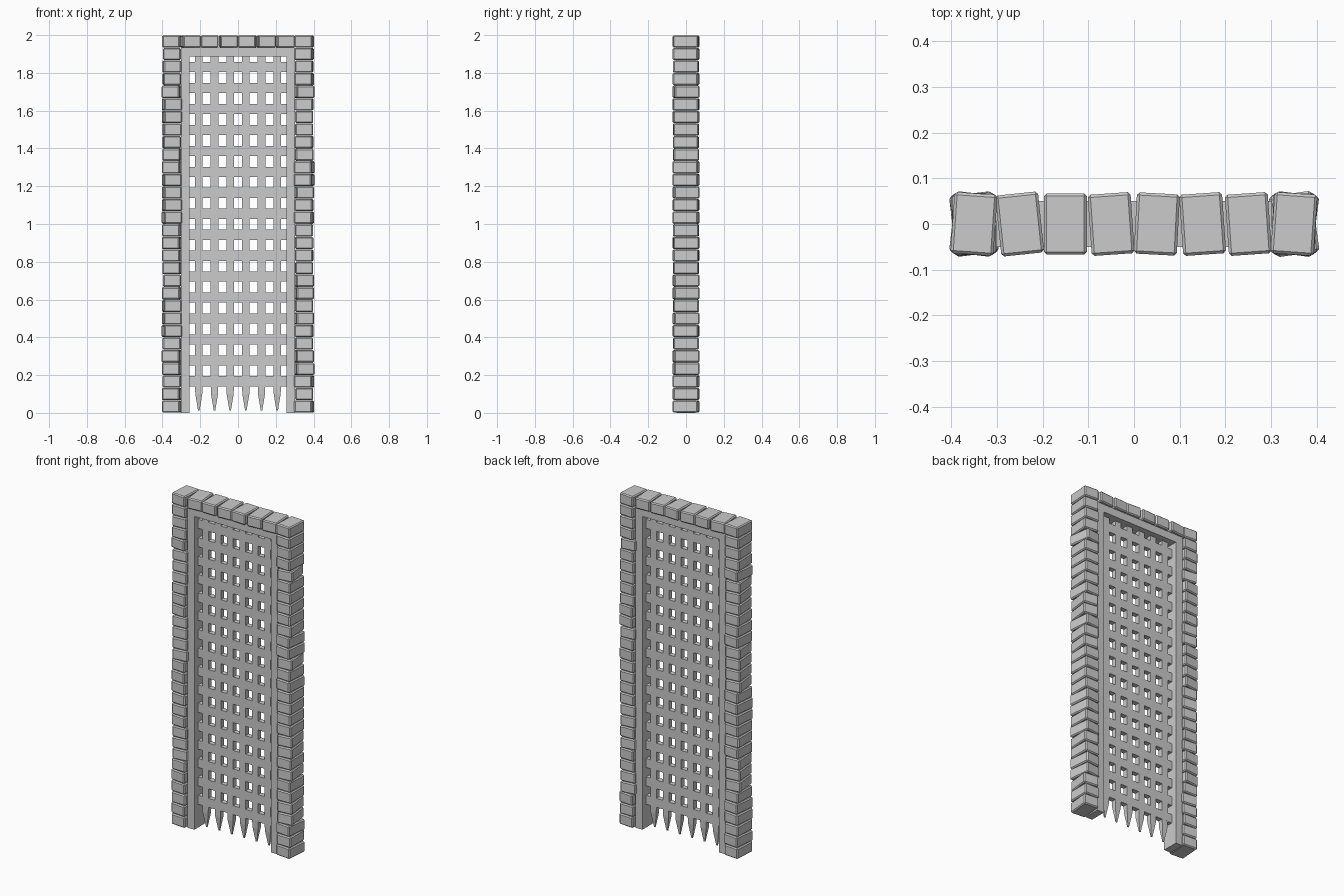
import bpy, bmesh, math, random
from mathutils import Matrix, Vector

if "Cube" in bpy.data.objects:
    bpy.data.objects.remove(bpy.data.objects["Cube"])

random.seed(4)

def finish(name, bm):
    bmesh.ops.recalc_face_normals(bm, faces=bm.faces)
    mesh = bpy.data.meshes.new(name)
    bm.to_mesh(mesh)
    bm.free()
    ob = bpy.data.objects.new(name, mesh)
    bpy.context.collection.objects.link(ob)
    return ob

def add_box(bm, centre, size, angle=0.0):
    m = (Matrix.Translation(centre) @ Matrix.Rotation(angle, 4, 'Z')
         @ Matrix.Diagonal((*size, 1)))
    return bmesh.ops.create_cube(bm, size=1, matrix=m)['verts']

def add_prism(bm, outline, depth):
    # extrude an (x, z) outline along y
    face = bm.faces.new([bm.verts.new((x, -depth / 2, z)) for x, z in outline])
    ext = bmesh.ops.extrude_face_region(bm, geom=[face])['geom']
    bmesh.ops.translate(bm, vec=(0, depth, 0),
                        verts=[v for v in ext if isinstance(v, bmesh.types.BMVert)])

# stone surround: two columns of twisted bricks and a lintel row
ROWS = 30
H = 2 / ROWS
BRICK = (0.094, 0.134, H - 0.002)

def bricks(name, places):
    bm = bmesh.new()
    for x, z, deg in places:
        add_box(bm, (x, 0, z), BRICK, math.radians(deg))
    ob = finish(name, bm)
    bev = ob.modifiers.new("worn_edges", 'BEVEL')
    bev.width = 0.006
    bev.segments = 1

for name, x in (("left_bricks", -0.35), ("right_bricks", 0.35)):
    bricks(name, [(x, H * (i + 0.5), random.uniform(-8, 8)) for i in range(ROWS - 1)])
bricks("lintel_bricks", [(-0.35 + 0.1 * i, 2 - H / 2, a)
                         for i, a in enumerate((-4, 6, 0, 4, -3, 4, 4, -4))])

# inner door frame
bm = bmesh.new()
W, w, T, t = 0.302, 0.256, 1.935, 1.888
add_prism(bm, [(-W, 0), (-W, T), (W, T), (W, 0), (w, 0), (w, t), (-w, t), (-w, 0)], 0.1)
finish("inner_frame", bm)

# portcullis uprights with tapered spikes
bm = bmesh.new()
GRID_D = 0.03
for i in range(6):
    x = (i - 2.5) * 0.083
    add_box(bm, (x, 0, 1.02), (0.04, GRID_D, 1.75))
    levels = ((0.145, 1, 1), (0.1, 0.92, 0.92), (0.012, 0.2, 0.2))
    rings = [[bm.verts.new((x + sx * 0.02 * kx, sy * GRID_D / 2 * ky, z))
              for sx, sy in ((-1, -1), (1, -1), (1, 1), (-1, 1))] for z, kx, ky in levels]
    for a, b in zip(rings, rings[1:]):
        for k in range(4):
            bm.faces.new((a[k], a[(k + 1) % 4], b[(k + 1) % 4], b[k]))
    bm.faces.new(rings[0])
    bm.faces.new(rings[-1])
finish("spiked_uprights", bm)

# portcullis crossbars
bm = bmesh.new()
for i in range(16):
    add_box(bm, (0, 0, 0.167 + i * 0.1109), (2 * w + 0.02, GRID_D, 0.054))
finish("crossbars", bm)
